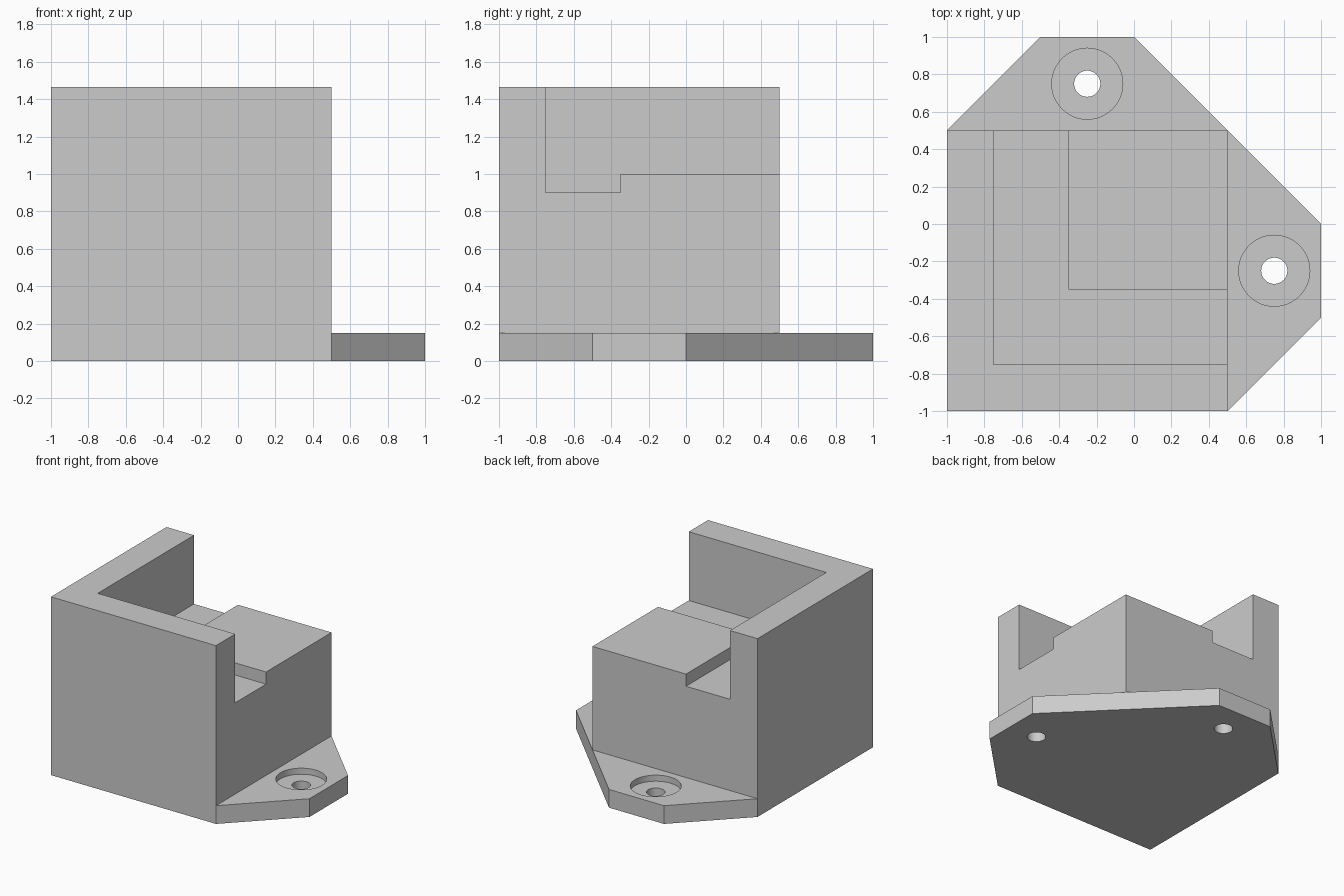
import bpy
import bmesh
import math

cube = bpy.data.objects.get("Cube")
if cube:
    bpy.data.objects.remove(cube, do_unlink=True)

grey = bpy.data.materials.new("light_grey")
grey.use_nodes = True
colour = (0.6, 0.6, 0.6, 1)
grey.diffuse_color = colour
grey.node_tree.nodes["Principled BSDF"].inputs["Base Color"].default_value = colour


def prism(name, outline, z0, z1):
    """Extrude a counter-clockwise outline from z0 to z1."""
    bm = bmesh.new()
    base = bm.faces.new([bm.verts.new((x, y, z0)) for x, y in outline])
    side = bmesh.ops.extrude_face_region(bm, geom=[base])["geom"]
    top = [v for v in side if isinstance(v, bmesh.types.BMVert)]
    bmesh.ops.translate(bm, verts=top, vec=(0, 0, z1 - z0))
    bmesh.ops.recalc_face_normals(bm, faces=bm.faces)
    mesh = bpy.data.meshes.new(name)
    bm.to_mesh(mesh)
    bm.free()
    mesh.materials.append(grey)
    obj = bpy.data.objects.new(name, mesh)
    bpy.context.collection.objects.link(obj)
    return obj


def square(a, b):
    return [(a, a), (b, a), (b, b), (a, b)]


def circle(x, y, r, n=48):
    turn = 2 * math.pi / n
    return [(x + r * math.cos(i * turn), y + r * math.sin(i * turn)) for i in range(n)]


def combine(target, tool, operation):
    """Apply a boolean and discard the tool."""
    tool.hide_render = True
    mod = target.modifiers.new("cut", 'BOOLEAN')
    mod.operation = operation
    mod.solver = 'EXACT'
    mod.object = tool
    bpy.context.view_layer.objects.active = target
    bpy.ops.object.modifier_apply(modifier=mod.name)
    bpy.data.objects.remove(tool, do_unlink=True)


# Flange plate with clipped corners, joined to the square block
bracket = prism("corner_bracket", [(-1, -1), (0.5, -1), (1, -0.5), (1, 0),
                                   (0, 1), (-0.5, 1), (-1, 0.5)], 0, 0.15)
combine(bracket, prism("block", square(-1, 0.5), 0, 1.465), 'UNION')

# Open pocket leaving two tall walls and a raised seat
combine(bracket, prism("pocket", square(-0.75, 2), 1.0, 2), 'DIFFERENCE')

# L-shaped groove between the walls and the seat
groove = [(-0.75, -0.75), (2, -0.75), (2, -0.35), (-0.35, -0.35), (-0.35, 2), (-0.75, 2)]
combine(bracket, prism("groove", groove, 0.9, 1.1), 'DIFFERENCE')

# Counterbored screw holes, mirrored across the diagonal
for x, y in ((0.75, -0.25), (-0.25, 0.75)):
    combine(bracket, prism("counterbore", circle(x, y, 0.19), 0.1, 0.3), 'DIFFERENCE')
    combine(bracket, prism("screw_hole", circle(x, y, 0.07), -0.1, 0.3), 'DIFFERENCE')

# Smooth hole walls, sharp edges elsewhere
bpy.ops.object.select_all(action='DESELECT')
bracket.select_set(True)
bpy.context.view_layer.objects.active = bracket
bpy.ops.object.shade_smooth_by_angle(angle=math.radians(30))
